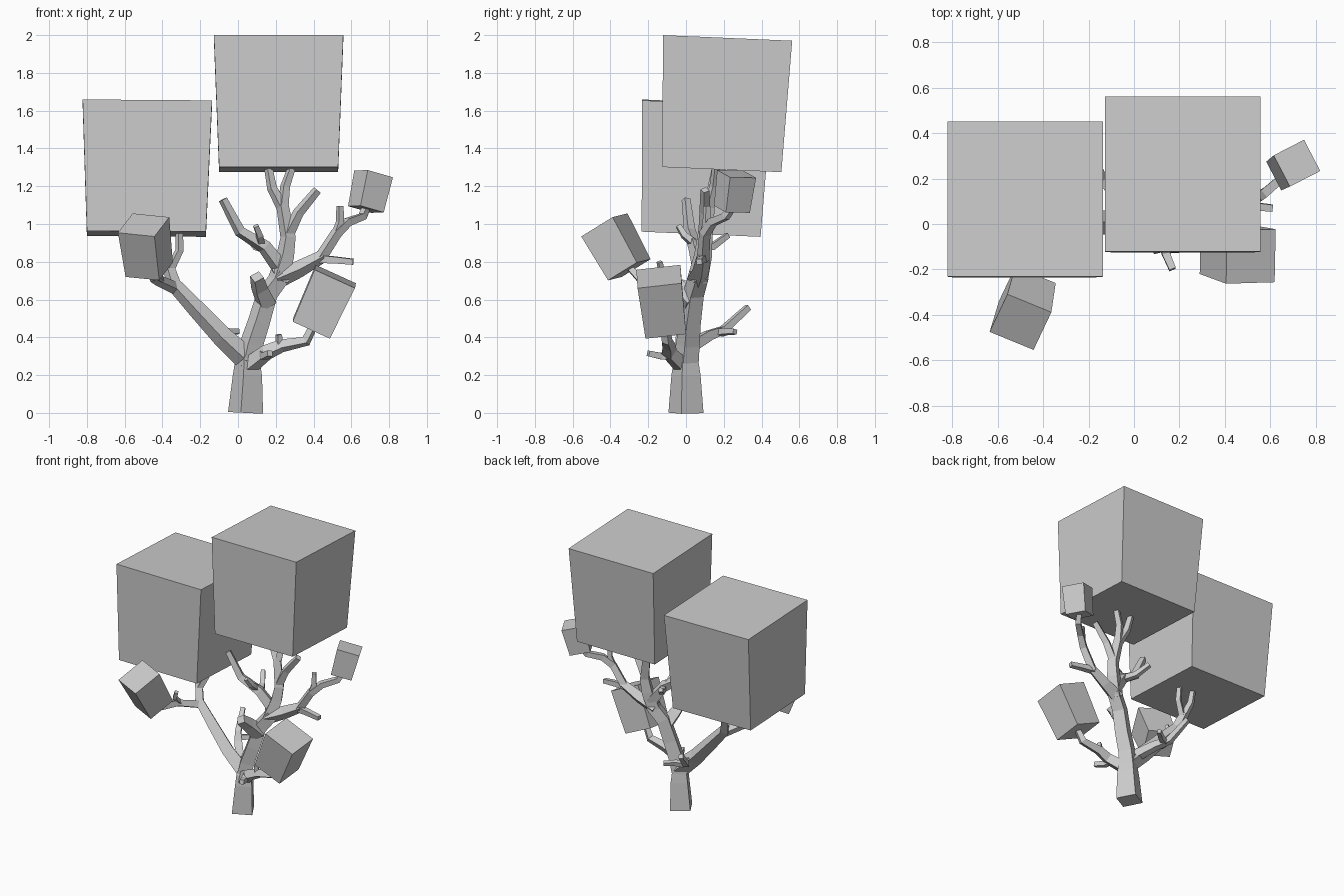
import bpy, bmesh
from mathutils import Vector

cube = bpy.data.objects.get("Cube")
if cube:
    bpy.data.objects.remove(cube, do_unlink=True)

GREY = (0.6, 0.6, 0.6, 1)
mat = bpy.data.materials.new("plain grey")
mat.use_nodes = True
mat.diffuse_color = GREY
mat.node_tree.nodes["Principled BSDF"].inputs["Base Color"].default_value = GREY

CORNERS = [(-1, -1), (1, -1), (1, 1), (-1, 1)]


def square_loft(name, points, radii, tangents, side):
    """Four-sided loft through the points, with half-widths radii and flat ends."""
    bm = bmesh.new()
    rings = []
    for p, r, t in zip(points, radii, tangents):
        side = (side - t * side.dot(t)).normalized()
        other = t.cross(side)
        rings.append([bm.verts.new(p + side * (r * a) + other * (r * b)) for a, b in CORNERS])
    for low, high in zip(rings, rings[1:]):
        for i in range(4):
            j = (i + 1) % 4
            bm.faces.new((low[i], low[j], high[j], high[i]))
    bm.faces.new(reversed(rings[0]))
    bm.faces.new(rings[-1])
    bmesh.ops.recalc_face_normals(bm, faces=bm.faces)
    mesh = bpy.data.meshes.new(name)
    bm.to_mesh(mesh)
    bm.free()
    mesh.materials.append(mat)
    obj = bpy.data.objects.new(name, mesh)
    bpy.context.collection.objects.link(obj)
    return obj


def limb(name, start, end, *path, side=(0.87, 0.5, 0)):
    """Branch whose half-width runs from start to end along the path."""
    pts = [Vector(p) for p in path]
    n = len(pts) - 1
    radii = [start + (end - start) * i / n for i in range(n + 1)]
    steps = [(b - a).normalized() for a, b in zip(pts, pts[1:])]
    tans = [steps[0]] + [(a + b).normalized() for a, b in zip(steps, steps[1:])] + [steps[-1]]
    return square_loft(name, pts, radii, tans, Vector(side))


def foliage(name, bottom, top, side, size):
    """Foliage block, slightly narrower where it meets its branch."""
    b, t = Vector(bottom), Vector(top)
    axis = (t - b).normalized()
    return square_loft(name, [b, t], [size * 0.46, size * 0.5], [axis, axis], Vector(side))


# Foliage blocks
foliage("foliage_top", (.215, .19, 1.288), (.215, .22, 1.985), (1, 0, 0), .685)
foliage("foliage_upper_side", (-.485, .08, .948), (-.48, .11, 1.642), (1, 0, 0), .685)
foliage("foliage_front", (-.47, -.3, .758), (-.5, -.432, .995), (.195, -.08, -.02), .21)
foliage("foliage_low", (.39, -.11, .45), (.515, -.143, .722), (.21, .008, -.11), .235)
foliage("foliage_small", (.677, .243, 1.078), (.718, .268, 1.265), (.136, .07, -.04), .155)

# Trunk, flared at the foot
limb("trunk", .068, .045, (.04, 0, 0), (.05, 0, .2), (.05, 0, .3))
limb("main_limb", .048, .038, (.045, 0, .24), (.07, .01, .36), (.11, .02, .48),
     (.155, .04, .63), (.23, .07, .73))
limb("trunk_stub", .042, .027, (.15, .03, .58), (.115, -.04, .66), (.1, -.11, .72))

# Left-hand limb with its forks
limb("side_limb", .045, .022, (.05, 0, .28), (-.08, 0, .4), (-.22, .02, .55),
     (-.34, .04, .68), (-.37, .08, .78))
limb("side_limb_fork", .02, .015, (-.37, .07, .76), (-.4, .11, .86), (-.41, .12, .96))
limb("side_limb_twig", .018, .014, (-.36, .07, .76), (-.31, .09, .86), (-.31, .1, .95))
limb("front_branch", .024, .015, (-.33, .04, .66), (-.42, -.1, .7),
     (-.45, -.25, .715), (-.47, -.3, .77))
limb("front_twig", .016, .012, (-.41, -.08, .69), (-.42, -.13, .75), (-.4, -.14, .8))

# Branch growing to the back
limb("back_branch", .03, .015, (0, .02, .35), (-.08, .12, .41), (-.14, .2, .44),
     (-.19, .33, .56))
limb("back_twig", .018, .013, (-.11, .18, .425), (-.06, .21, .43), (0, .26, .43))

# Low branch carrying the low foliage
limb("low_branch", .035, .016, (.06, -.02, .25), (.15, -.09, .32), (.23, -.09, .355),
     (.36, -.1, .38), (.4, -.11, .46))
limb("low_front_twig", .02, .015, (.13, -.08, .31), (.14, -.13, .3), (.17, -.2, .315))
limb("low_up_twig", .016, .013, (.22, -.09, .35), (.215, -.1, .415))

# Upright crown branch
limb("crown_branch", .04, .024, (.21, .06, .7), (.25, .09, .83), (.265, .1, .93),
     (.235, .12, 1.1))
limb("crown_fork_inner", .022, .016, (.237, .12, 1.08), (.18, .14, 1.19), (.16, .16, 1.3))
limb("crown_fork_outer", .022, .016, (.237, .12, 1.08), (.25, .15, 1.2), (.285, .16, 1.3))
limb("crown_side_twig", .025, .017, (.265, .1, .95), (.32, .1, 1.06), (.42, .1, 1.18))

# Branch leaning inwards from the crown
limb("inner_branch", .033, .017, (.23, .08, .76), (.14, .05, .88), (.01, .02, .96),
     (-.08, 0, 1.13))
limb("inner_back_twig", .02, .014, (.14, .06, .87), (.1, .14, .88), (.05, .22, .94))
limb("inner_up_twig", .018, .013, (.12, .04, .9), (.115, -.01, .94), (.095, -.04, .99))

# Branch reaching outwards to the small foliage
limb("outer_branch", .04, .024, (.2, .06, .71), (.32, .08, .76), (.45, .09, .83))
limb("outer_tip", .02, .015, (.43, .09, .815), (.51, .08, .81), (.61, .07, .8))
limb("outer_rising_branch", .024, .016, (.43, .09, .81), (.52, .1, .95), (.58, .14, 1.01),
     (.66, .21, 1.04), (.68, .245, 1.09))
limb("outer_up_twig", .018, .014, (.52, .1, .95), (.54, .11, 1.01), (.54, .11, 1.095))
